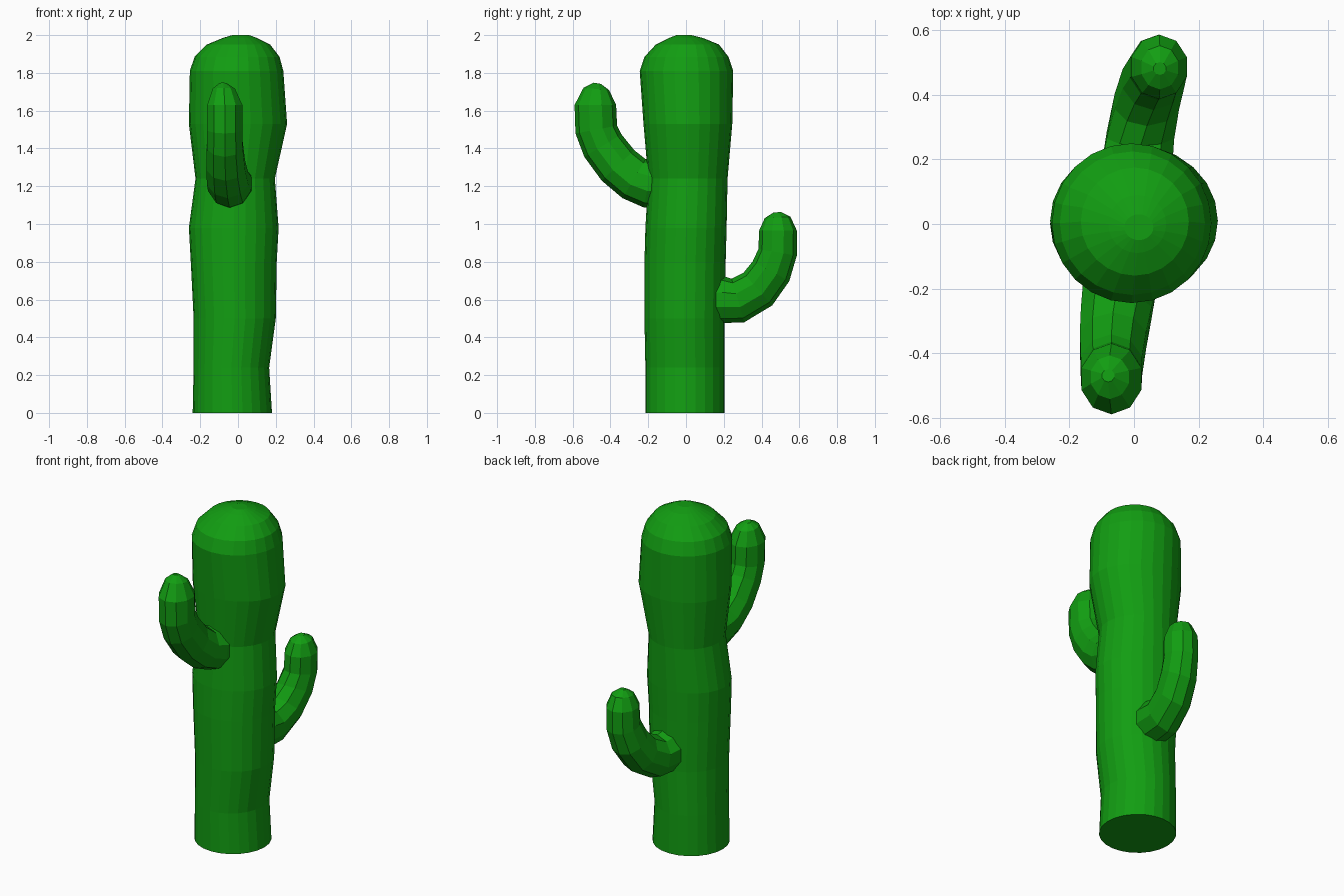
import bpy, bmesh, math
from mathutils import Vector

if "Cube" in bpy.data.objects:
    bpy.data.objects.remove(bpy.data.objects["Cube"])

green = bpy.data.materials.new("cactus green")
green.diffuse_color = (0.006, 0.34, 0.006, 1)
green.use_nodes = True
green.node_tree.nodes["Principled BSDF"].inputs["Base Color"].default_value = green.diffuse_color


def skin(name, rings):
    """Skin a list of closed point rings and cap both ends."""
    bm = bmesh.new()
    loops = [[bm.verts.new(p) for p in ring] for ring in rings]
    n = len(loops[0])
    for a, b in zip(loops, loops[1:]):
        for i in range(n):
            j = (i + 1) % n
            bm.faces.new((a[i], a[j], b[j], b[i]))
    bm.faces.new(loops[0][::-1])
    bm.faces.new(loops[-1])
    bmesh.ops.recalc_face_normals(bm, faces=bm.faces)
    mesh = bpy.data.meshes.new(name)
    bm.to_mesh(mesh)
    bm.free()
    mesh.materials.append(green)
    obj = bpy.data.objects.new(name, mesh)
    bpy.context.collection.objects.link(obj)
    return obj


# Trunk: height, left, right, front and back extents of each ring
trunk = [
    (0.00, -.24, .18, -.215, .205), (0.24, -.235, .165, -.215, .205),
    (0.50, -.235, .20, -.22, .205), (0.80, -.25, .205, -.22, .21),
    (0.98, -.26, .215, -.215, .215), (1.24, -.225, .195, -.20, .22),
    (1.53, -.26, .26, -.225, .245), (1.81, -.255, .24, -.245, .25),
    (1.885, -.23, .22, -.22, .225), (1.95, -.165, .17, -.16, .175),
    (1.985, -.08, .10, -.09, .09), (2.00, -.03, .06, -.05, .03),
]


def trunk_ring(z, x0, x1, y0, y1, sides=24):
    ring = []
    for i in range(sides):
        a = math.tau * i / sides
        ring.append(((x0 + x1) / 2 + (x1 - x0) / 2 * math.cos(a),
                     (y0 + y1) / 2 + (y1 - y0) / 2 * math.sin(a), z))
    return ring


skin("trunk", [trunk_ring(*r) for r in trunk])


# Arms: bent tubes given as (x, y, z, half width, half depth)
def arm(name, path, sides=10):
    pts = [Vector(p[:3]) for p in path]
    rings = []
    for i, p in enumerate(path):
        t = pts[min(i + 1, len(pts) - 1)] - pts[max(i - 1, 0)]
        t = Vector((0, t.y, t.z)).normalized()
        up = Vector((1, 0, 0)).cross(t)
        rings.append([pts[i] + Vector((p[3] * math.cos(a), 0, 0)) + up * (p[4] * math.sin(a))
                      for a in (math.tau * (k + .5) / sides for k in range(sides))])
    return skin(name, rings)


arm("lower_back_arm", [
    (.005, .13, .60, .115, .125), (.01, .19, .60, .115, .125),
    (.02, .275, .595, .11, .12), (.04, .38, .655, .105, .115),
    (.06, .45, .75, .10, .11), (.075, .485, .85, .092, .103),
    (.078, .487, .965, .09, .10), (.08, .485, 1.035, .06, .068),
    (.08, .482, 1.062, .02, .02)])
arm("upper_front_arm", [
    (-.04, -.13, 1.215, .12, .13), (-.045, -.20, 1.215, .12, .13),
    (-.055, -.275, 1.24, .115, .12), (-.065, -.36, 1.31, .108, .118),
    (-.07, -.44, 1.415, .10, .115), (-.07, -.475, 1.50, .098, .112),
    (-.07, -.48, 1.63, .098, .11), (-.075, -.475, 1.715, .062, .068),
    (-.08, -.47, 1.745, .02, .02)])
